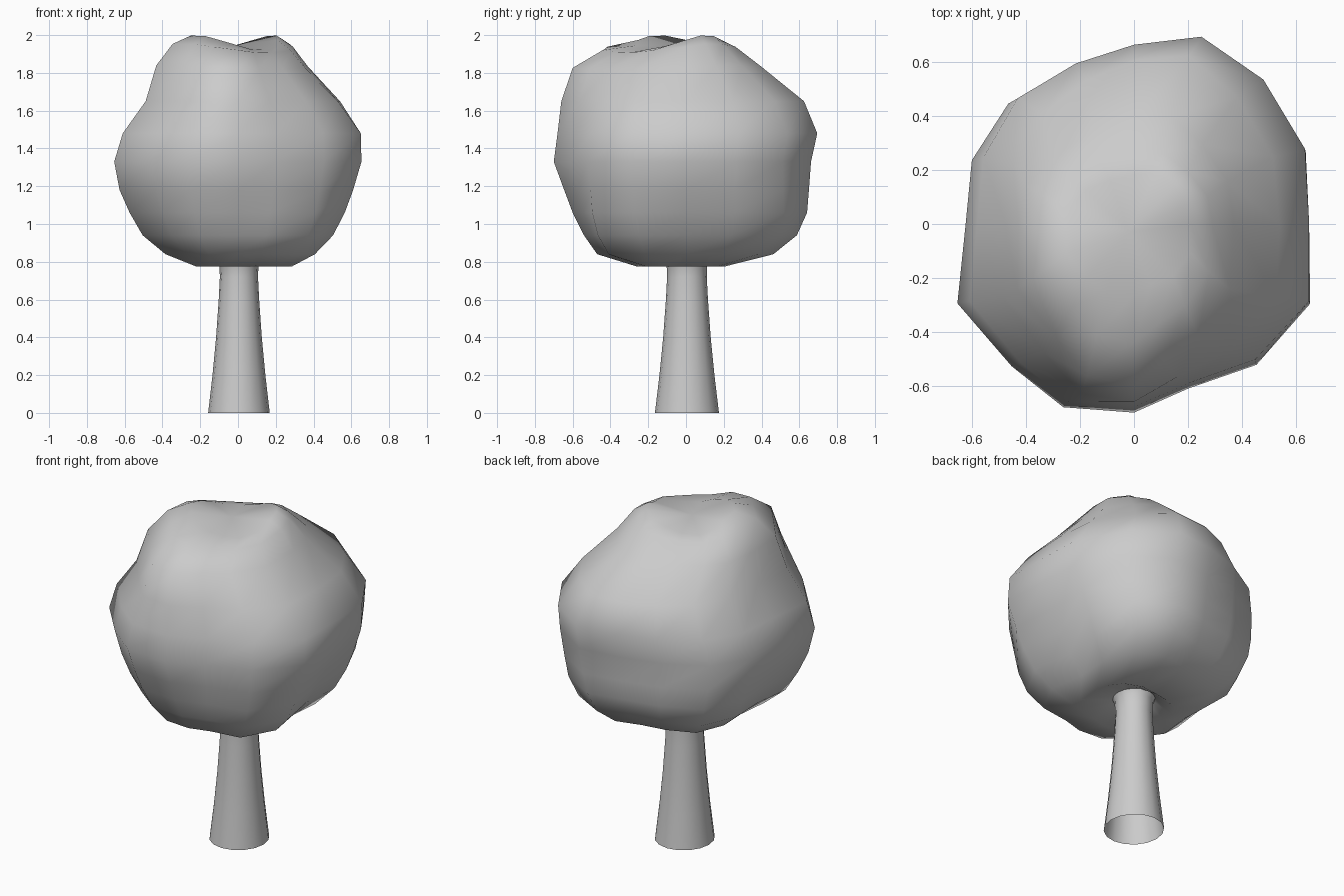
import bpy, math

if "Cube" in bpy.data.objects:
    bpy.data.objects.remove(bpy.data.objects["Cube"])

N = 16


def loft(name, rings, tip=None):
    """Skin a stack of equal-sized rings, optionally closed with a tip point."""
    verts = [v for r in rings for v in r]
    n = len(rings[0])
    faces = []
    for k in range(len(rings) - 1):
        for i in range(n):
            j = (i + 1) % n
            faces.append((k*n + i, k*n + j, (k+1)*n + j, (k+1)*n + i))
    if tip:
        verts.append(tip)
        b = (len(rings) - 1) * n
        faces += [(b + i, b + (i + 1) % n, len(verts) - 1) for i in range(n)]
    me = bpy.data.meshes.new(name)
    me.from_pydata(verts, [], faces)
    me.polygons.foreach_set("use_smooth", [True] * len(me.polygons))
    me.update()
    ob = bpy.data.objects.new(name, me)
    bpy.context.collection.objects.link(ob)
    return ob


def circle(z, r):
    return [(.005 + r*math.cos(2*math.pi*i/N), .005 + 1.04*r*math.sin(2*math.pi*i/N), z)
            for i in range(N)]


# Trunk: flared tube, open at the foot
loft("trunk", [circle(z, r) for z, r in
               [(0, .163), (.2, .14), (.4, .121), (.6, .107), (.72, .101), (.8, .104), (.825, .115)]])

# Canopy plan outline seen from above, anticlockwise from +x
outline = [(.65, 0), (.635, .28), (.48, .54), (.25, .70), (0, .67), (-.23, .60),
           (-.46, .47), (-.595, .25), (-.62, 0), (-.65, -.29), (-.45, -.52),
           (-.26, -.67), (0, -.69), (.2, -.60), (.45, -.51), (.65, -.29)]

# Canopy levels: height, reach to left, right, front, back, corner bulge, height wave
levels = [(.775, .22, .27, .26, .20, .10, 0), (.84, .38, .37, .47, .44, .18, 0),
          (.94, .50, .46, .54, .56, .17, 0), (1.06, .57, .53, .60, .62, .12, 0),
          (1.18, .625, .59, .645, .64, .06, 0), (1.33, .655, .65, .70, .66, .01, 0),
          (1.48, .61, .65, .68, .695, 0, 0), (1.65, .50, .54, .66, .635, -.04, 0),
          (1.83, .45, .37, .60, .41, -.07, .01), (1.93, .36, .29, .44, .27, -.07, .025)]


def level(z, left, right, front, back, bulge, wave):
    pts = []
    for x, y in outline:
        a = math.atan2(y, x)
        # low down, the front left corner stays lean and the front right is fullest
        share = 1 if bulge < 0 else (.1 if x < 0 and y < 0 else (1 if y < 0 else .7))
        f = 1 + bulge * share * math.sin(2 * a) ** 2
        pts.append((f * x / .65 * (right if x > 0 else left),
                    f * y * (back / .70 if y > 0 else front / .69),
                    z + wave * math.cos(2 * (a - .6))))
    return pts


rings = [circle(.825, .115)] + [level(*l) for l in levels]
# Two humps with a shallow diagonal saddle on the crown
rings.append(level(1.96, .25, .21, .26, .19, 0, .04))
loft("canopy", rings, (-.02, -.03, 1.945))
